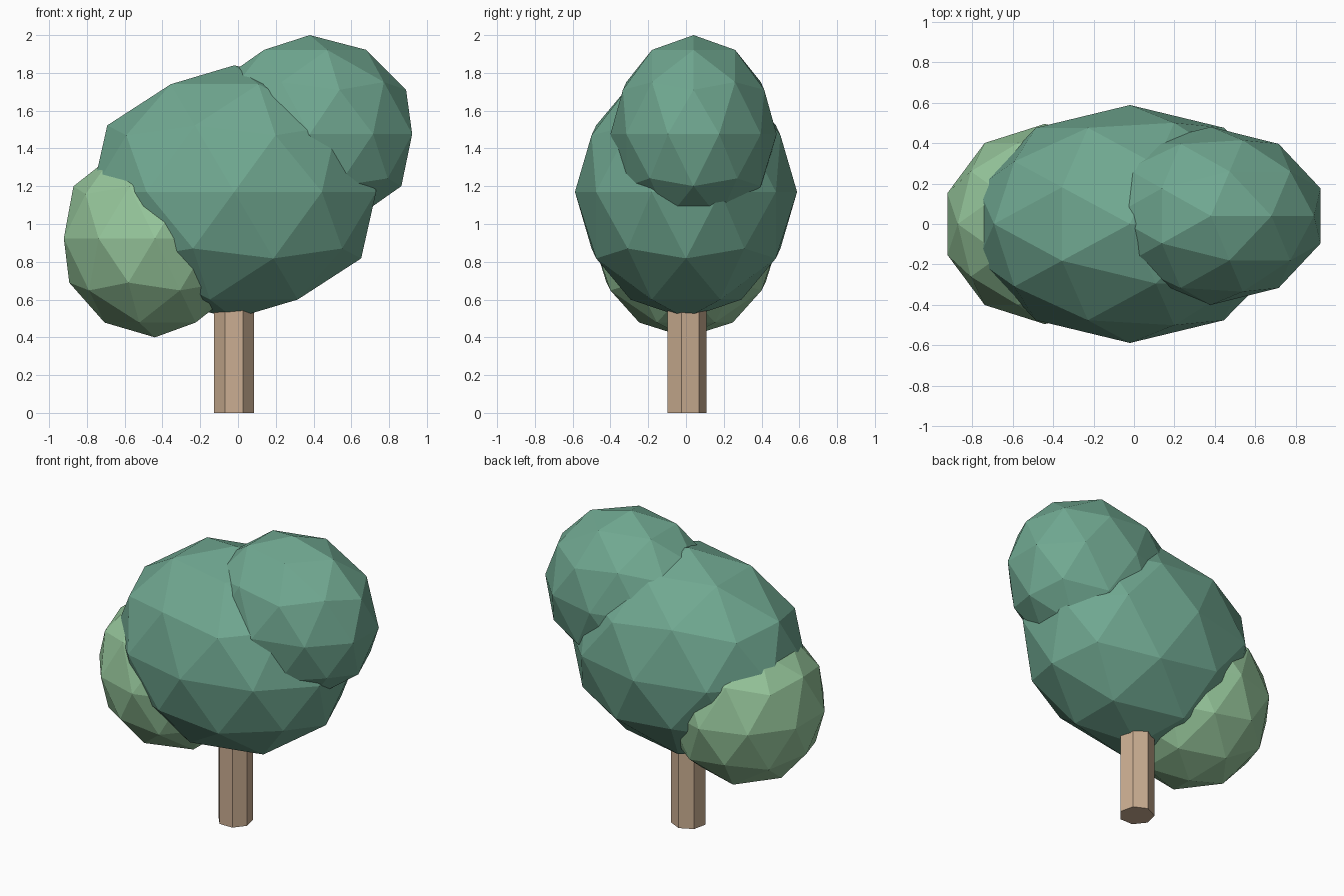
import bpy

# Remove the default object
cube = bpy.data.objects.get("Cube")
if cube:
    bpy.data.objects.remove(cube, do_unlink=True)


def make_material(name, color):
    mat = bpy.data.materials.new(name)
    mat.use_nodes = True
    rgba = (*color, 1.0)
    mat.diffuse_color = rgba
    mat.node_tree.nodes["Principled BSDF"].inputs["Base Color"].default_value = rgba
    return mat


def finish(obj, name, mat):
    obj.name = name
    obj.data.name = name
    obj.data.materials.append(mat)
    bpy.ops.object.shade_flat()
    return obj


def foliage(name, center, radii, mat):
    """Faceted leaf clump: a stretched, low-poly icosphere."""
    bpy.ops.mesh.primitive_ico_sphere_add(subdivisions=2, radius=1, location=center)
    obj = bpy.context.object
    obj.scale = radii
    bpy.ops.object.transform_apply(location=False, rotation=False, scale=True)
    return finish(obj, name, mat)


dark_green = make_material("dark green leaves", (0.162, 0.392, 0.283))
light_green = make_material("light green leaves", (0.305, 0.565, 0.328))
bark = make_material("tan bark", (0.597, 0.423, 0.287))

# Seven-sided trunk, its top hidden inside the main crown
trunk_height = 0.75
bpy.ops.mesh.primitive_cylinder_add(
    vertices=7, radius=0.109, depth=trunk_height,
    location=(-0.021, 0, trunk_height / 2))
finish(bpy.context.object, "trunk", bark)

# Three overlapping leaf clumps
foliage("main_crown", (-0.02, 0, 1.17), (0.79, 0.588, 0.67), dark_green)
foliage("upper_left_crown", (0.38, 0.04, 1.476), (0.57, 0.44, 0.524), dark_green)
foliage("lower_right_crown", (-0.44, 0, 0.924), (0.507, 0.495, 0.524), light_green)
